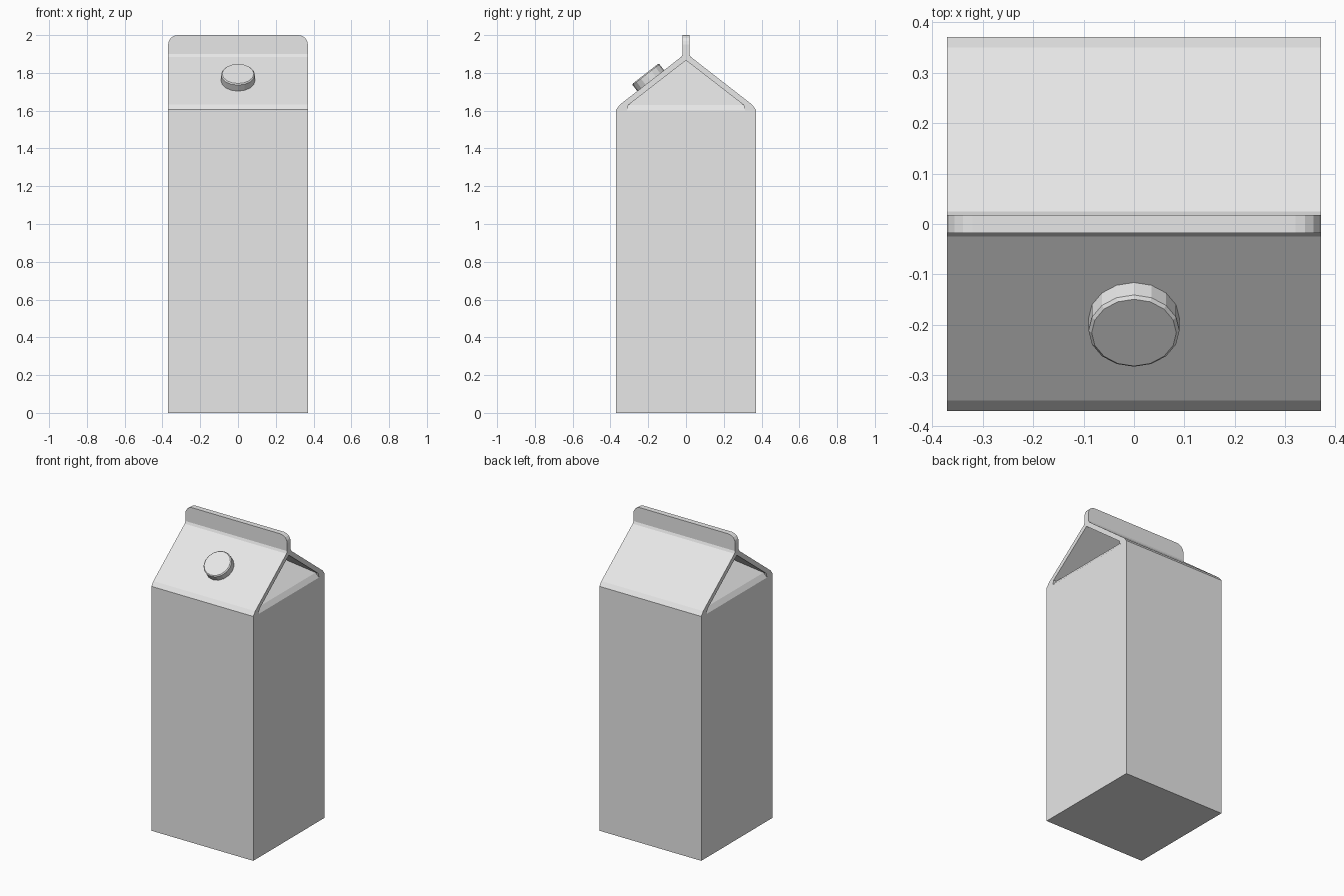
import bpy, bmesh, math
from mathutils import Matrix

cube = bpy.data.objects.get("Cube")
if cube:
    bpy.data.objects.remove(cube, do_unlink=True)

card = bpy.data.materials.new("light_grey_card")
card.use_nodes = True
card.diffuse_color = (0.8, 0.8, 0.8, 1)
card.node_tree.nodes["Principled BSDF"].inputs["Base Color"].default_value = (0.8, 0.8, 0.8, 1)

HALF = 0.37      # half width of the carton
HEIGHT = 2.0


def add_object(name, bm):
    bmesh.ops.recalc_face_normals(bm, faces=bm.faces[:])
    mesh = bpy.data.meshes.new(name)
    bm.to_mesh(mesh)
    bm.free()
    mesh.materials.append(card)
    obj = bpy.data.objects.new(name, mesh)
    bpy.context.collection.objects.link(obj)
    return obj


# Carton: gabled profile with a sealed top fin, extruded across x
half_profile = [(HALF, 0), (HALF, 1.605), (0.35, 1.632), (0.025, 1.885),
                (0.018, 1.9), (0.018, HEIGHT)]
profile = half_profile + [(-y, z) for y, z in reversed(half_profile)]
bm = bmesh.new()
end = bm.faces.new([bm.verts.new((-HALF, y, z)) for y, z in profile])
side = bmesh.ops.extrude_face_region(bm, geom=[end], use_keep_orig=True)
bmesh.ops.translate(bm, vec=(2 * HALF, 0, 0),
                    verts=[g for g in side["geom"] if isinstance(g, bmesh.types.BMVert)])

# Rounded fin corners
corners = [e for e in bm.edges
           if all(abs(v.co.z - HEIGHT) < 1e-4 for v in e.verts)
           and abs(e.verts[0].co.x - e.verts[1].co.x) < 1e-4]
bmesh.ops.bevel(bm, geom=corners, offset=0.05, segments=4, profile=0.5, affect='EDGES')
carton = add_object("carton", bm)


# Folded-in gable ends: cutter lofted upward from (z, inner x, half width)
def gable_cutter(sign):
    levels = [(1.585, 0.38, 0.317), (1.63, 0.35, 0.305), (1.866, 0.05, 0.0005)]
    bm = bmesh.new()
    rings = [[bm.verts.new((sign * x, y, z))
              for x, y in ((inner, -w), (0.5, -w), (0.5, w), (inner, w))]
             for z, inner, w in levels]
    for low, high in zip(rings, rings[1:]):
        for i in range(4):
            j = (i + 1) % 4
            bm.faces.new((low[i], low[j], high[j], high[i]))
    bm.faces.new(rings[0])
    bm.faces.new(rings[-1])
    cutter = add_object("gable_cutter", bm)
    cutter.hide_render = True
    return cutter


bpy.context.view_layer.objects.active = carton
for sign in (-1, 1):
    cutter = gable_cutter(sign)
    mod = carton.modifiers.new("gable_fold", 'BOOLEAN')
    mod.operation = 'DIFFERENCE'
    mod.solver = 'EXACT'
    mod.object = cutter
    bpy.ops.object.modifier_apply(modifier=mod.name)
    bpy.data.objects.remove(cutter, do_unlink=True)

# Screw cap, square to the front roof slope
bm = bmesh.new()
bmesh.ops.create_cone(bm, cap_ends=True, segments=16, radius1=0.09, radius2=0.09, depth=0.06)
rim = [e for e in bm.edges if all(v.co.z > 0 for v in e.verts)]
bmesh.ops.bevel(bm, geom=rim, offset=0.006, segments=1, affect='EDGES')
bmesh.ops.translate(bm, verts=bm.verts[:], vec=(0, 0, 0.016))
tilt = math.atan2(1.885 - 1.632, 0.35 - 0.025)
bmesh.ops.transform(bm, verts=bm.verts[:],
                    matrix=Matrix.Translation((0, -0.187, 1.759)) @ Matrix.Rotation(tilt, 4, 'X'))
add_object("screw_cap", bm)
